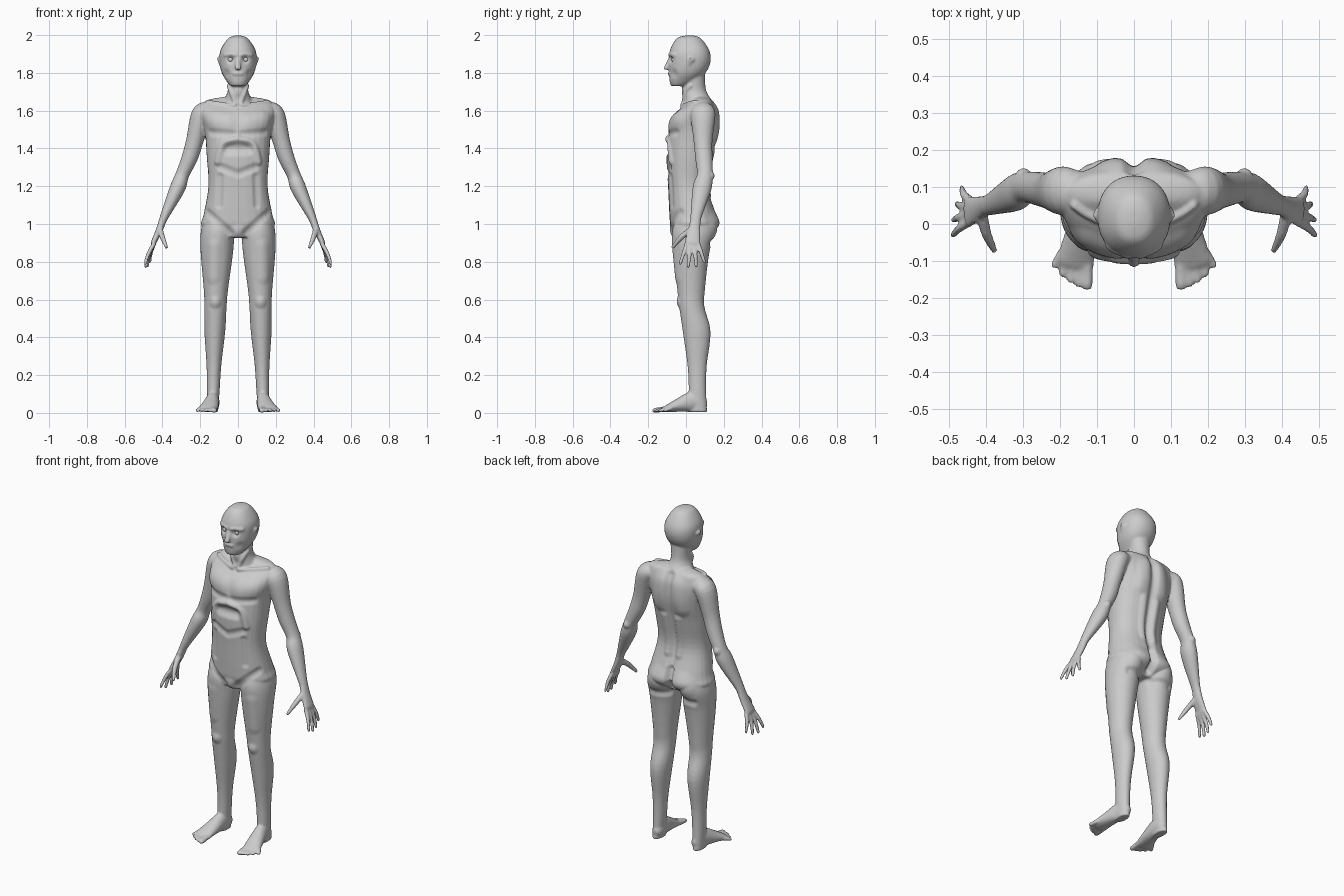
import bpy, bmesh, math
from mathutils import Vector
from mathutils.bvhtree import BVHTree

if "Cube" in bpy.data.objects:
    bpy.data.objects.remove(bpy.data.objects["Cube"])

bm = bmesh.new()


def spline(rows, steps=5):
    """Catmull-Rom through rows of numbers."""
    out = []
    for i in range(len(rows) - 1):
        p = [rows[max(0, min(len(rows) - 1, i + k))] for k in (-1, 0, 1, 2)]
        for s in range(steps):
            t = s / steps
            out.append([b + ((c - a) * t + (2 * a - 5 * b + 4 * c - d) * t * t
                             + (3 * b - a - 3 * c + d) * t ** 3) / 2 for a, b, c, d in zip(*p)])
    return out + [list(rows[-1])]


def skin(rings, mirror):
    """Join rings to a closed shape, on both sides if mirrored."""
    for sx in ((1, -1) if mirror else (1,)):
        vs = [[bm.verts.new((p.x * sx, p.y, p.z)) for p in r] for r in rings]
        fs = [bm.faces.new(vs[0]), bm.faces.new(vs[-1])]
        n = len(vs[0])
        for a, b in zip(vs, vs[1:]):
            fs += [bm.faces.new((a[i], a[(i + 1) % n], b[(i + 1) % n], b[i])) for i in range(n)]
        bmesh.ops.recalc_face_normals(bm, faces=fs)


def oval(c, u, v, e=2.0, n=28):
    f = lambda w: math.copysign(abs(w) ** (2 / e), w)
    return [c + u * f(math.cos(k * math.tau / n)) + v * f(math.sin(k * math.tau / n)) for k in range(n)]


def stack(rows, e=2.0, centre=None):
    """Level slices: z, half width, y front, y back."""
    skin([oval(Vector((centre(z) if centre else 0, (f + b) / 2, z)), Vector((w, 0, 0)),
               Vector((0, (b - f) / 2, 0)), e) for z, w, f, b in spline(rows)], bool(centre))


def tube(rows, ref=(0, 1, 0), mirror=True):
    """Round-ended limb: x, y, z, radius along ref, radius across."""
    rows, ref, rings = spline(rows), Vector(ref), []
    P = [Vector(r[:3]) for r in rows]
    last = len(P) - 1
    for i, r in enumerate(rows):
        t = (P[min(i + 1, last)] - P[max(i - 1, 0)]).normalized()
        u = (ref - t * t.dot(ref)).normalized()
        v = t.cross(u)
        end = -1 if i == 0 else 1 if i == last else 0
        dome = [oval(P[i] + t * end * r[4] * math.sin(a), u * r[3] * math.cos(a), v * r[4] * math.cos(a))
                for a in ([0, .5, 1, 1.4] if end else [0])]
        rings += dome[::-1] if end < 0 else dome
    skin(rings, mirror)


SIDEWAYS = (1, 0, 0)

# head and neck
stack([(1.998, .015, 0, .04), (1.982, .053, -.05, .08), (1.92, .093, -.085, .123), (1.86, .098, -.09, .13),
       (1.8, .086, -.09, .103), (1.75, .056, -.086, .04), (1.73, .038, -.078, -.01)], 2.2)
stack([(1.8, .06, 0, .1), (1.71, .054, -.022, .106), (1.655, .075, -.015, .135), (1.6, .1, -.03, .15)])

# nose and ears
tube([(0, -.084, 1.88, .009, .008), (0, -.107, 1.825, .016, .011)], SIDEWAYS, False)
tube([(.09, .012, 1.838, .008, .008), (.104, .028, 1.875, .017, .007)])

# torso
stack([(1.672, .08, .05, .11), (1.655, .165, .035, .14), (1.62, .195, -.02, .157), (1.57, .195, -.068, .17),
       (1.48, .175, -.095, .169), (1.35, .165, -.103, .138), (1.2, .157, -.095, .116), (1.05, .182, -.088, .16),
       (.99, .192, -.082, .165), (.93, .1, -.06, .1)], 2.3)

# legs
stack([(1.04, .07, -.05, .14), (.96, .088, -.074, .156), (.85, .086, -.066, .124), (.65, .064, -.046, .1),
       (.56, .059, -.036, .098), (.43, .055, -.017, .13), (.25, .039, .008, .11), (.12, .034, .014, .107),
       (.004, .028, .01, .112)], 2, lambda z: .134 - .026 * z)

# feet and toes
tube([(.13, .07, .05, .032, .044), (.134, .03, .058, .036, .054), (.145, -.035, .042, .044, .037),
      (.16, -.105, .021, .052, .018)], SIDEWAYS)
for i in range(5):
    t, r = i / 4, .0115 if i else .016
    tube([(.126 + .072 * t, -.08, .024, r, r),
          (.127 + .088 * t, -.167 + .055 * t * t, .013, r, r * .8)], SIDEWAYS)

# arms and palms
tube([(.16, .09, 1.595, .058, .05), (.194, .09, 1.575, .066, .055), (.229, .09, 1.44, .05, .046),
      (.256, .095, 1.35, .046, .043), (.295, .1, 1.26, .042, .036), (.32, .085, 1.19, .05, .041),
      (.385, .055, 1.05, .031, .024), (.402, .05, 1.01, .028, .02)])
tube([(.4, .05, 1.015, .028, .02), (.42, .042, .96, .034, .018), (.448, .033, .9, .043, .014)])

# fanned fingers and thumb
for i in range(4):
    u = i / 3
    base = Vector((.445, .005 + .06 * u, .895))
    reach = Vector((.046 - .025 * u * u, -.036 + .068 * u, -.122 + .09 * (u - .45) ** 2))
    tube([(*base, .012, .012), (*(base + reach * .5 + Vector((.006, 0, 0))), .011, .011),
          (*(base + reach), .009, .008)])
tube([(.412, .03, .97, .018, .015), (.4, -.025, .93, .015, .014), (.379, -.07, .878, .01, .009)])

# fuse the parts into one skin
me = bpy.data.meshes.new("parts")
bm.to_mesh(me)
bm.free()
body = bpy.data.objects.new("body", me)
bpy.context.collection.objects.link(body)
fuse = body.modifiers.new("fuse", 'REMESH')
fuse.mode, fuse.voxel_size = 'VOXEL', .0065
blend = body.modifiers.new("blend", 'SMOOTH')
blend.factor, blend.iterations = .5, 4
skin_mesh = bpy.data.meshes.new_from_object(body.evaluated_get(bpy.context.evaluated_depsgraph_get()))
body.modifiers.clear()
body.data = skin_mesh

# sculpt strokes, mirrored: side, (x, z) path, radius, height
F, B = -1, 1
strokes = [
    # eye sockets, brow, cheeks, lips
    (F, [(.04, 1.872)], .03, -.014), (F, [(.015, 1.895), (.07, 1.895)], .017, .006),
    (F, [(.06, 1.795)], .035, -.006), (F, [(0, 1.796), (.02, 1.795)], .014, .006),
    # neck tendons, collar bones, chest
    (F, [(.014, 1.64), (.05, 1.73)], .018, .009), (F, [(.02, 1.625), (.18, 1.648)], .018, .011),
    (F, [(.06, 1.54), (.13, 1.55)], .075, .012), (F, [(.02, 1.475), (.14, 1.485)], .028, -.007),
    # rib arch, hollow, belly, groin
    (F, [(0, 1.452), (.08, 1.42), (.11, 1.33)], .028, .011), (F, [(0, 1.4), (.05, 1.4)], .045, -.016),
    (F, [(0, 1.265), (.09, 1.3)], .03, -.008), (F, [(.095, 1.25), (.1, 1.1)], .028, -.007),
    (F, [(.16, 1.06), (.04, .955)], .03, -.008), (F, [(0, .955)], .05, .012),
    # thighs, knees
    (F, [(.13, .88), (.135, .72)], .05, .006), (F, [(.12, .585)], .04, .01),
    # spine, back muscles, shoulder blades
    (B, [(0, 1.64), (0, 1.1)], .035, -.015), (B, [(.045, 1.38), (.035, 1.16)], .035, .009),
    (B, [(.05, 1.6), (.075, 1.45)], .06, .01),
    # buttocks, elbows
    (B, [(.085, 1)], .09, .014), (B, [(0, 1.07), (0, .95)], .032, -.028),
    (B, [(.04, .905), (.14, .9)], .032, -.01), (B, [(.3, 1.255)], .028, .01),
]
bm = bmesh.new()
bm.from_mesh(skin_mesh)
bm.normal_update()
tree = BVHTree.FromBMesh(bm)
verts = [(v, Vector((abs(v.co.x), v.co.y, v.co.z)), v.normal.copy()) for v in bm.verts]
for side, path, rad, height in strokes:
    hits = [tree.ray_cast(Vector((x, side, z)), Vector((0, -side, 0)))[0] for x, z in spline(path, 6)]
    hits = [h for h in hits if h]
    if not hits:
        continue
    lo = [min(h[k] for h in hits) - rad for k in range(3)]
    hi = [max(h[k] for h in hits) + rad for k in range(3)]
    for v, p, normal in verts:
        if not (lo[2] < p.z < hi[2] and lo[0] < p.x < hi[0] and lo[1] < p.y < hi[1]):
            continue
        d = min((p - h).length for h in hits)
        for a, b in zip(hits, hits[1:]):
            ab = b - a
            t = max(0, min(1, (p - a).dot(ab) / max(ab.length_squared, 1e-9)))
            d = min(d, (p - a - ab * t).length)
        if d < rad:
            v.co += normal * height * (1 - (d / rad) ** 2) ** 2
bm.to_mesh(skin_mesh)
bm.free()
skin_mesh.shade_smooth()

# eyes
for sx, side in ((1, "left"), (-1, "right")):
    bpy.ops.mesh.primitive_uv_sphere_add(segments=20, ring_count=12, radius=.015,
                                         location=(sx * .04, -.062, 1.87))
    bpy.context.object.name = side + "_eye"
    bpy.ops.object.shade_smooth()
